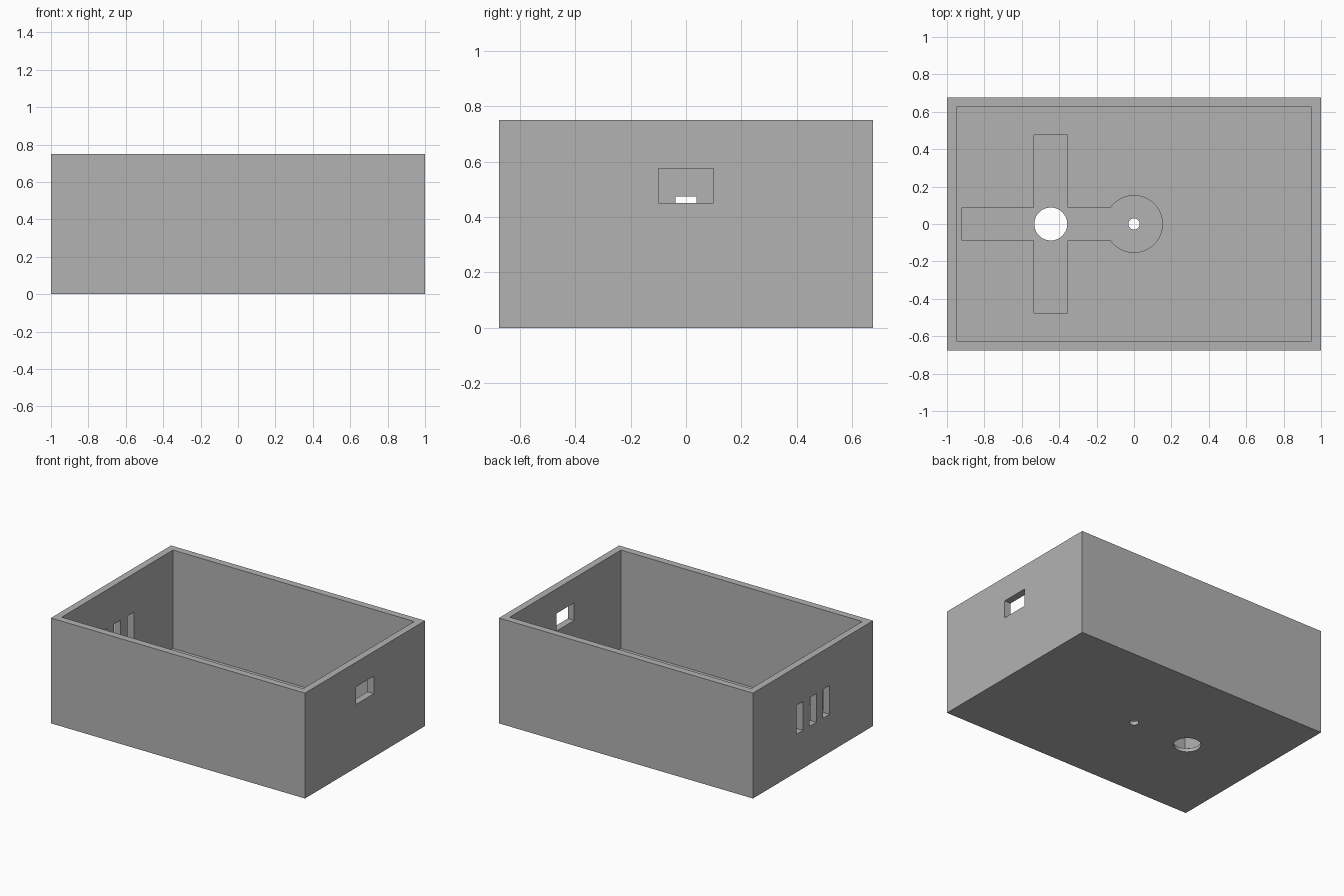
import bpy
import math

old = bpy.data.objects.get("Cube")
if old:
    bpy.data.objects.remove(old, do_unlink=True)

WALL = 0.05
LENGTH, DEPTH, HEIGHT = 2.0, 1.35, 0.75
POCKET_Z = 0.025          # floor height inside the shallow pocket

grey = bpy.data.materials.new("plain grey")
grey.use_nodes = True
colour = (0.45, 0.45, 0.45, 1)
grey.diffuse_color = colour
grey.node_tree.nodes["Principled BSDF"].inputs["Base Color"].default_value = colour


def box(name, x, y, z):
    """Box spanning the given (low, high) ranges."""
    spans = (x, y, z)
    bpy.ops.mesh.primitive_cube_add(size=1, location=[(a + b) / 2 for a, b in spans])
    ob = bpy.context.object
    ob.name = name
    ob.scale = [b - a for a, b in spans]
    bpy.ops.object.transform_apply(location=True, rotation=False, scale=True)
    return ob


def cylinder(name, x, radius, z):
    bpy.ops.mesh.primitive_cylinder_add(
        vertices=64, radius=radius, depth=z[1] - z[0], location=(x, 0, sum(z) / 2))
    ob = bpy.context.object
    ob.name = name
    return ob


def cut(body, cutter):
    """Subtract the cutter from the body and discard it."""
    cutter.hide_render = True
    mod = body.modifiers.new(cutter.name, 'BOOLEAN')
    mod.operation = 'DIFFERENCE'
    mod.solver = 'EXACT'
    mod.object = cutter
    bpy.context.view_layer.objects.active = body
    bpy.ops.object.modifier_apply(modifier=mod.name)
    bpy.data.objects.remove(cutter, do_unlink=True)


# Open-topped case
hx, hy = LENGTH / 2, DEPTH / 2
case = box("open_case", (-hx, hx), (-hy, hy), (0, HEIGHT))
case.data.materials.append(grey)
cut(case, box("cavity", (WALL - hx, hx - WALL), (WALL - hy, hy - WALL), (WALL, HEIGHT + 0.1)))

# Shallow cross-shaped pocket with a round end in the floor
pocket = (POCKET_Z, 0.2)
cross_x = -0.445
arm = 0.0885
cut(case, box("long_arm_pocket", (-0.92, 0), (-arm, arm), pocket))
cut(case, box("cross_arm_pocket", (cross_x - arm, cross_x + arm), (-0.475, 0.475), pocket))
cut(case, cylinder("round_pocket", 0, 0.152, pocket))

# Holes through the floor
cut(case, cylinder("large_hole", cross_x, arm - 0.0005, (-0.1, 0.15)))
cut(case, cylinder("small_hole", 0, 0.03, (-0.1, 0.15)))

# Socket window in the left wall
cut(case, box("socket_window", (hx - 0.15, hx + 0.1), (-0.1, 0.1), (0.45, 0.575)))

# Three upright vent slots in the right wall
for i in (-1, 0, 1):
    y = 0.15 * i
    cut(case, box("vent_slot", (-hx - 0.1, 0.15 - hx), (y - 0.0375, y + 0.0375), (0.27, 0.475)))

# Crisp edges, smooth hole walls
bpy.ops.object.select_all(action='DESELECT')
case.select_set(True)
bpy.context.view_layer.objects.active = case
bpy.ops.object.shade_smooth_by_angle(angle=math.radians(30))
